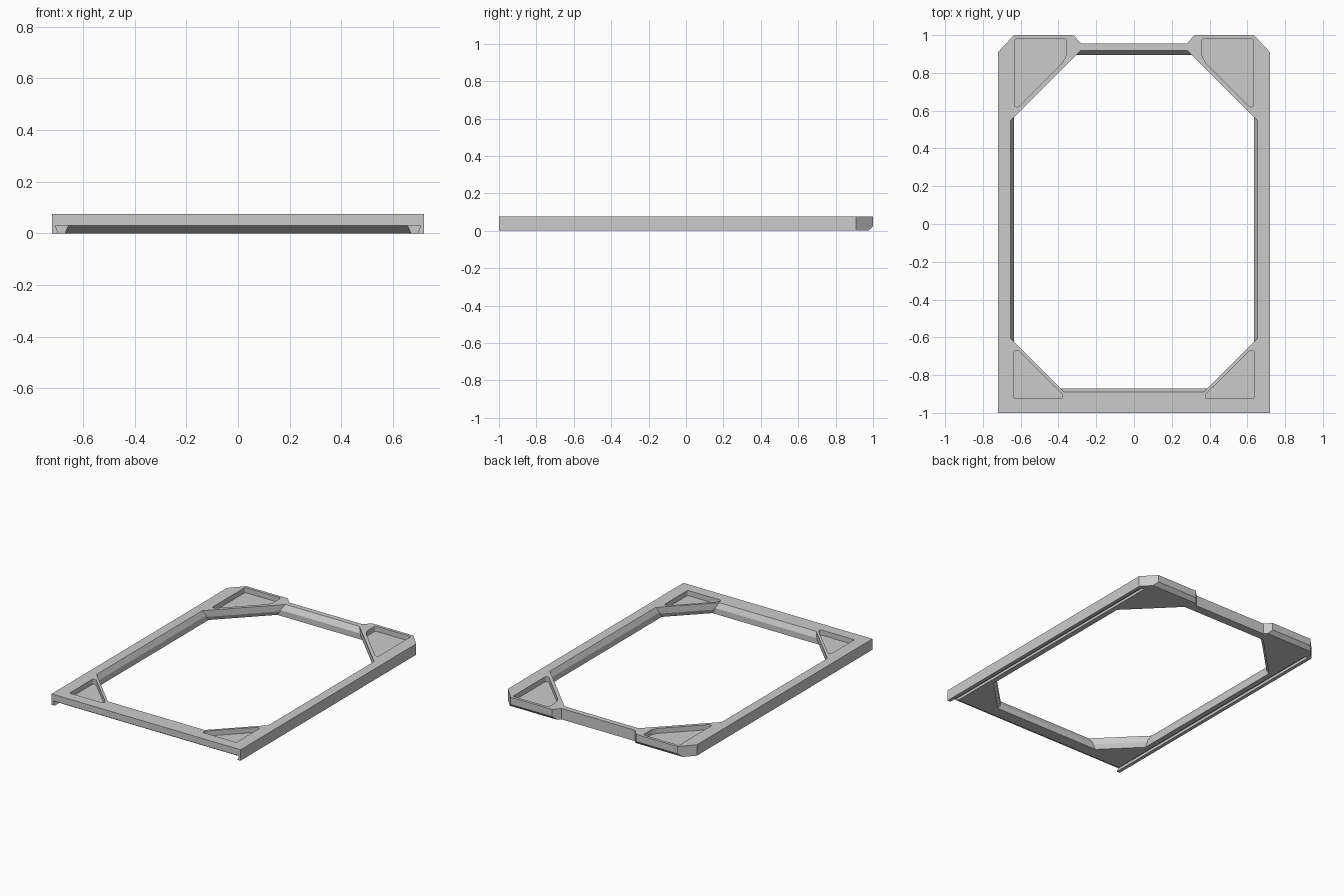
import bpy, bmesh

if "Cube" in bpy.data.objects:
    bpy.data.objects.remove(bpy.data.objects["Cube"])

HEIGHT = 0.075

grey = bpy.data.materials.new("light_grey")
grey.use_nodes = True
grey.diffuse_color = (0.6, 0.6, 0.6, 1)
grey.node_tree.nodes["Principled BSDF"].inputs["Base Color"].default_value = (0.6, 0.6, 0.6, 1)


def loft(name, rings, round_corners=0):
    """Closed solid through rings of 3D points, optionally with rounded side edges."""
    bm = bmesh.new()
    loops = [[bm.verts.new(p) for p in ring] for ring in rings]
    n = len(loops[0])
    bm.faces.new(loops[0])
    bm.faces.new(loops[-1])
    sides = []
    for a, b in zip(loops, loops[1:]):
        for i in range(n):
            j = (i + 1) % n
            bm.faces.new((a[i], a[j], b[j], b[i]))
            sides.append(bm.edges.get((a[i], b[i])))
    bmesh.ops.recalc_face_normals(bm, faces=bm.faces)
    if round_corners:
        bmesh.ops.bevel(bm, geom=sides, offset=round_corners, segments=3,
                        profile=0.5, affect='EDGES')
    mesh = bpy.data.meshes.new(name)
    bm.to_mesh(mesh)
    bm.free()
    mesh.materials.append(grey)
    obj = bpy.data.objects.new(name, mesh)
    bpy.context.collection.objects.link(obj)
    return obj


def level(points, z):
    return [(x, y, z) for x, y in points]


def carve(target, cutter):
    """Subtract the cutter and discard it."""
    cutter.hide_render = True
    mod = target.modifiers.new("cut", 'BOOLEAN')
    mod.operation = 'DIFFERENCE'
    mod.solver = 'EXACT'
    mod.object = cutter
    bpy.context.view_layer.objects.active = target
    bpy.ops.object.modifier_apply(modifier=mod.name)
    bpy.data.objects.remove(cutter)


def octagon(x, back, front, back_sum, front_sum):
    """Opening outline; the sums place the 45 degree corner edges."""
    half = [(front_sum + front, front), (x, x - front_sum),
            (x, back_sum - x), (back_sum - back, back)]
    return half + [(-px, py) for px, py in reversed(half)]


# Outer body with clipped rear corners and a notched rear bar
half = [(0.72, -1), (0.72, 0.91), (0.635, 1), (0.32, 1), (0.28, 0.955)]
outline = half + [(-x, y) for x, y in reversed(half)]
frame = loft("frame", [level(outline, 0), level(outline, HEIGHT)])

# Central opening: bars bevelled on top, corner gussets bevelled underneath
straight = octagon(0.635, 0.895, -0.87, 1.20, 1.258)
lower = octagon(0.635, 0.895, -0.87, 1.23, 1.285)
upper = octagon(0.657, 0.922, -0.892, 1.20, 1.258)
carve(frame, loft("opening", [level(lower, -0.01), level(straight, 0.03),
                              level(straight, 0.04), level(upper, 0.08)]))

# Corner pockets and dovetail slide channels, mirrored left and right
rear_pocket = [(0.36, 0.98), (0.632, 0.98), (0.632, 0.62), (0.612, 0.62), (0.38, 0.852), (0.36, 0.89)]
front_pocket = [(0.635, -0.925), (0.378, -0.925), (0.378, -0.903), (0.612, -0.67), (0.635, -0.67)]
channel = [(0.708, 0.03), (0.658, 0.03), (0.676, -0.01), (0.692, -0.01)]
for side in (1, -1):
    for pocket in (rear_pocket, front_pocket):
        pts = [(side * x, y) for x, y in pocket]
        carve(frame, loft("pocket", [level(pts, 0.04), level(pts, 0.1)], 0.009))
    carve(frame, loft("channel", [[(side * x, y, z) for x, z in channel] for y in (-1.1, 0.9)]))

# Lead-in slope under the front bar and bevel under the rear edge
for width, profile in ((0.683, [(-1.01, 0.036), (-0.94, -0.006), (-1.01, -0.006)]),
                       (0.8, [(1.01, 0.035), (0.965, -0.01), (1.01, -0.01)])):
    carve(frame, loft("slope", [[(x, y, z) for y, z in profile] for x in (-width, width)]))
